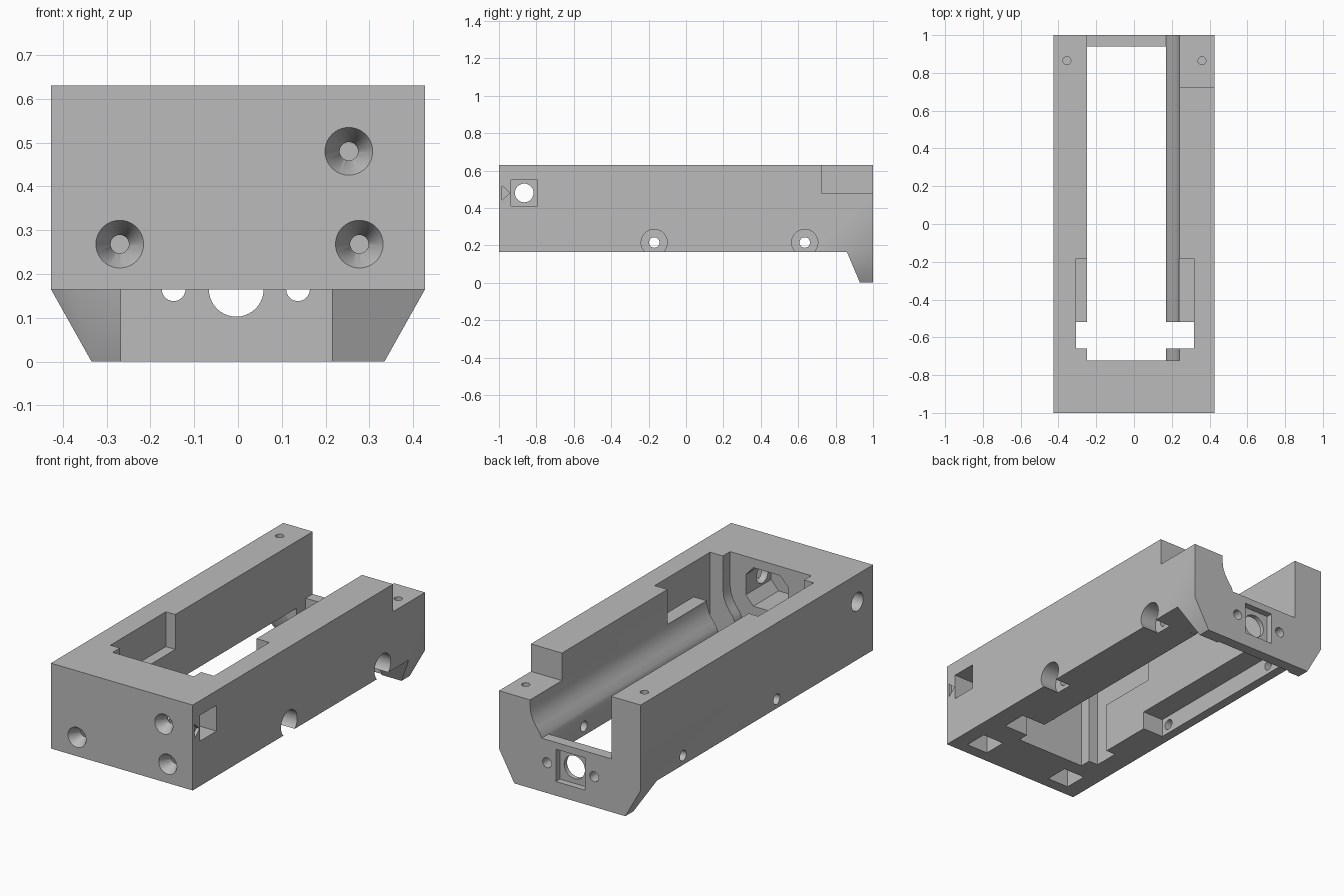
import bpy, bmesh, math
from mathutils import Vector, Matrix

if "Cube" in bpy.data.objects:
    bpy.data.objects.remove(bpy.data.objects["Cube"], do_unlink=True)

grey = bpy.data.materials.new("plain grey")
grey.use_nodes = True
colour = (0.5, 0.5, 0.5, 1)
grey.diffuse_color = colour
grey.node_tree.nodes["Principled BSDF"].inputs["Base Color"].default_value = colour


def finish(bm, name):
    bmesh.ops.recalc_face_normals(bm, faces=bm.faces)
    mesh = bpy.data.meshes.new(name)
    bm.to_mesh(mesh)
    bm.free()
    mesh.materials.append(grey)
    obj = bpy.data.objects.new(name, mesh)
    bpy.context.collection.objects.link(obj)
    return obj


def prism(name, points, axis, start, end):
    """Extrude a 2D profile along x or y, or z."""
    place = {"x": lambda a, b, t: (t, a, b),
             "y": lambda a, b, t: (a, t, b),
             "z": lambda a, b, t: (a, b, t)}[axis]
    bm = bmesh.new()
    face = bm.faces.new([bm.verts.new(place(a, b, start)) for a, b in points])
    new = bmesh.ops.extrude_face_region(bm, geom=[face])["geom"]
    shift = Vector(place(0, 0, end - start))
    bmesh.ops.translate(bm, vec=shift, verts=[v for v in new if isinstance(v, bmesh.types.BMVert)])
    return finish(bm, name)


def box(name, x, y, z):
    return prism(name, [(x[0], y[0]), (x[1], y[0]), (x[1], y[1]), (x[0], y[1])], "z", *z)


def rod(name, axis, centre, start, end, r1, r2=None):
    """Cylinder or cone from start to end along an axis."""
    turn = {"x": Matrix.Rotation(math.pi / 2, 4, "Y"),
            "y": Matrix.Rotation(-math.pi / 2, 4, "X"),
            "z": Matrix()}[axis]
    mid = (start + end) / 2
    a, b = centre
    spot = {"x": (mid, a, b), "y": (a, mid, b), "z": (a, b, mid)}[axis]
    bm = bmesh.new()
    bmesh.ops.create_cone(bm, cap_ends=True, segments=40, radius1=r1,
                          radius2=r1 if r2 is None else r2, depth=end - start,
                          matrix=Matrix.Translation(spot) @ turn)
    return finish(bm, name)


# Housing with a tapered foot at the back
housing = prism("housing", [(-1, .165), (-1, .63), (1, .63), (1, 0), (.93, 0), (.86, .165)],
                "x", -.427, .427)
cuts = []

# Slanted foot sides and the thin centre of the foot
for s in (-1, 1):
    cuts.append(prism("foot_side_cut", [(s * .326, -.015), (s * .427, .165), (s * .6, .165),
                                        (s * .6, -.015)], "y", .7, 1.1))
cuts.append(box("foot_centre_cut", (-.267, .215), (.7, .94), (-.1, .166)))

# Long channel, open at the back, with a curved shoulder on one wall
cuts.append(prism("channel_cut", [(-.25, .7), (-.25, .29), (.17, .29), (.18, .315), (.2, .34),
                                  (.222, .375), (.235, .41), (.24, .45), (.24, .7)],
                  "y", -.722, 1.1))
cuts.append(box("floor_opening_cut", (-.25, .17), (-.722, .94), (.05, .35)))

# Cross slot, side pockets, step and underside recess
cuts.append(box("cross_slot_cut", (-.307, .317), (-.66, -.52), (.05, .7)))
cuts.append(box("side_pocket_cut", (-.307, .317), (-.53, -.183), (.44, .7)))
cuts.append(box("rear_step_cut", (.235, .5), (.725, 1.1), (.48, .7)))
cuts.append(box("underside_recess_cut", (-.376, -.24), (-.22, .86), (.1, .265)))

# Front screws: countersinks, shafts and nut pockets
for x, z in ((-.27, .268), (.253, .48), (.277, .268)):
    cuts.append(rod("countersink_cut", "y", (x, z), -1.001, -.94, .055, .021))
    cuts.append(rod("front_shaft_cut", "y", (x, z), -.96, -.75, .021))
for x in (-.27, .277):
    cuts.append(box("nut_pocket_cut", (x - .065, x + .065), (-.935, -.805), (.1, .335)))
cuts.append(box("side_nut_pocket_cut", (.183, .5), (-.935, -.795), (.41, .55)))

# Front block: cross bore, chamfered inner recess and pointer mark
cuts.append(rod("cross_bore_cut", "x", (-.865, .48), -.5, .3, .05))
cuts.append(prism("inner_recess_cut", [(-.11, .42), (-.06, .37), (.1, .37), (.145, .42),
                                       (.145, .53), (.1, .58), (-.06, .58), (-.11, .53)],
                  "y", -.94, -.7))
cuts.append(prism("pointer_cut", [(-.985, .44), (-.985, .52), (-.942, .48)], "x", .41, .5))

# Side screws along the bottom edge
for y in (-.17, .635):
    cuts.append(rod("side_shaft_cut", "x", (y, .215), -.5, .5, .028))
    cuts.append(rod("side_counterbore_cut", "x", (y, .215), .33, .5, .07))

# Rear socket and its holes
cuts.append(box("socket_cut", (-.092, .084), (.965, 1.1), (.077, .253)))
cuts.append(rod("socket_bore_cut", "y", (-.004, .165), .9, 1.1, .0625))
for x in (-.147, .137):
    cuts.append(rod("socket_screw_cut", "y", (x, .165), .9, 1.1, .027))

# Small holes on the rear top
for x in (-.355, .36):
    cuts.append(rod("top_hole_cut", "z", (x, .865), .3, .7, .021))

# Carve everything out of the housing
bpy.ops.object.select_all(action="DESELECT")
bpy.context.view_layer.objects.active = housing
housing.select_set(True)
for cutter in cuts:
    cutter.hide_render = True
    mod = housing.modifiers.new(cutter.name, "BOOLEAN")
    mod.operation = "DIFFERENCE"
    mod.solver = "EXACT"
    mod.object = cutter
    bpy.ops.object.modifier_apply(modifier=mod.name)
    bpy.data.objects.remove(cutter, do_unlink=True)
bpy.ops.object.shade_smooth_by_angle(angle=math.radians(30))
